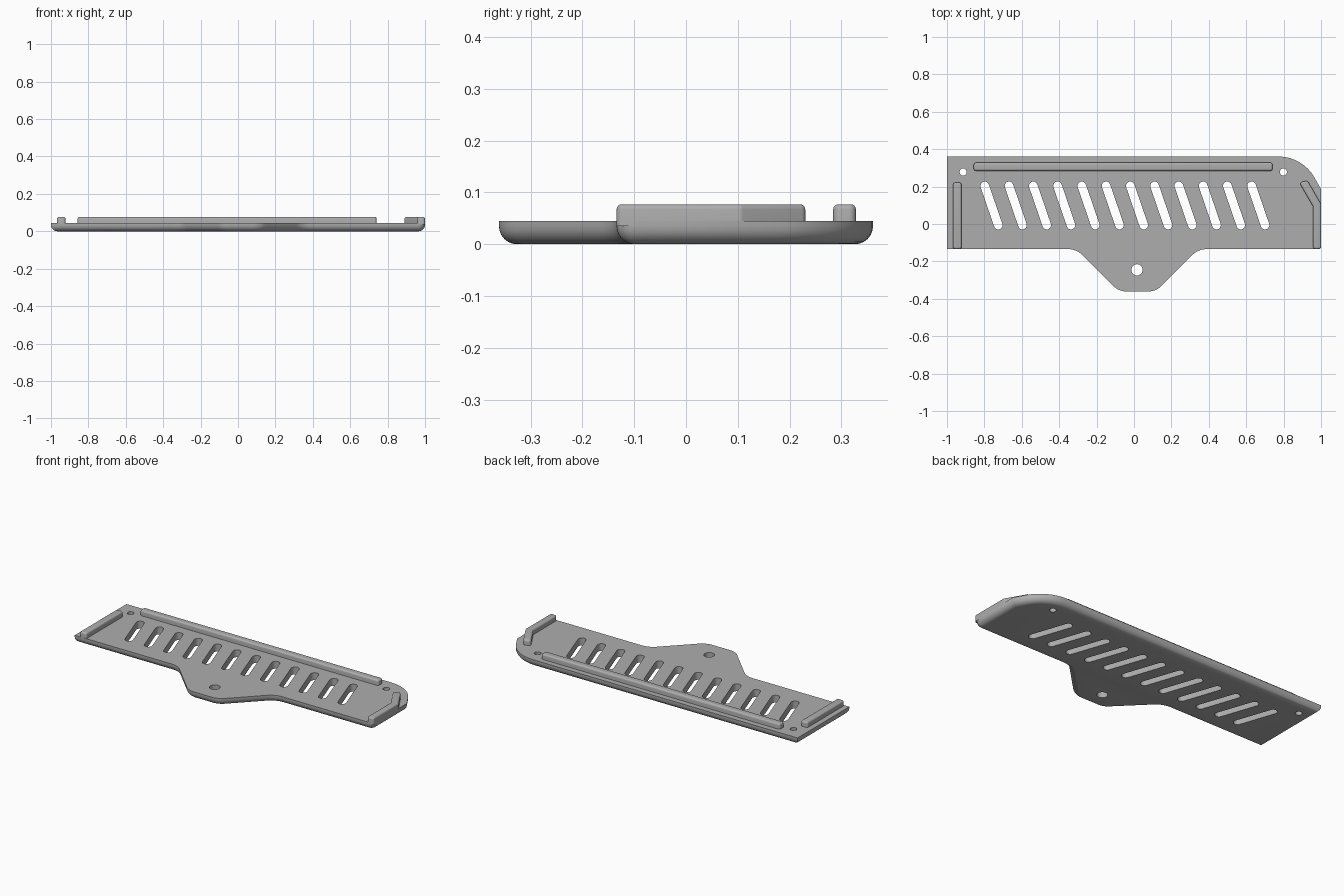
import bpy, bmesh, math
from mathutils import Vector

if "Cube" in bpy.data.objects:
    bpy.data.objects.remove(bpy.data.objects["Cube"])

grey = bpy.data.materials.new("plain grey")
grey.use_nodes = True
COLOUR = (0.42, 0.42, 0.42, 1)
grey.diffuse_color = COLOUR
grey.node_tree.nodes["Principled BSDF"].inputs["Base Color"].default_value = COLOUR


def rounded(corners, steps=8):
    """Outline from (x, y, radius) corners, each replaced by an arc."""
    out = []
    n = len(corners)
    for i, (x, y, r) in enumerate(corners):
        p = Vector((x, y))
        if r == 0:
            out.append(p)
            continue
        a = (Vector(corners[i - 1][:2]) - p).normalized()
        b = (Vector(corners[(i + 1) % n][:2]) - p).normalized()
        half = a.angle(b) / 2
        centre = p + (a + b).normalized() * (r / math.sin(half))
        start = p + a * (r / math.tan(half)) - centre
        end = p + b * (r / math.tan(half)) - centre
        sweep = start.angle_signed(end)
        for k in range(steps + 1):
            t = -sweep * k / steps
            c, s = math.cos(t), math.sin(t)
            out.append(centre + Vector((start.x * c - start.y * s, start.x * s + start.y * c)))
    return out


def add_prism(bm, outline, z0, z1):
    base = bm.faces.new([bm.verts.new((p.x, p.y, z0)) for p in outline])
    top = bmesh.ops.extrude_face_region(bm, geom=[base])["geom"]
    bmesh.ops.translate(bm, vec=(0, 0, z1 - z0), verts=[g for g in top if isinstance(g, bmesh.types.BMVert)])


def finish(name, bm):
    bmesh.ops.recalc_face_normals(bm, faces=bm.faces)
    mesh = bpy.data.meshes.new(name)
    bm.to_mesh(mesh)
    bm.free()
    mesh.materials.append(grey)
    ob = bpy.data.objects.new(name, mesh)
    bpy.context.collection.objects.link(ob)
    return ob


def slab(name, corners, z0, z1, edge_z, radius, segments):
    """Extruded outline with the rim at height edge_z rounded over."""
    bm = bmesh.new()
    add_prism(bm, rounded(corners), z0, z1)
    rim = [e for e in bm.edges if all(abs(v.co.z - edge_z) < 1e-5 for v in e.verts)]
    bmesh.ops.bevel(bm, geom=rim, offset=radius, offset_type='OFFSET', segments=segments,
                    profile=0.5, affect='EDGES', clamp_overlap=False)
    return finish(name, bm)


def smooth(ob):
    bpy.ops.object.select_all(action='DESELECT')
    ob.select_set(True)
    bpy.context.view_layer.objects.active = ob
    bpy.ops.object.shade_smooth_by_angle(angle=math.radians(35))


# Base plate with a front tab and a cut back corner
TOP, RIM = 0.045, 0.077
BACK, FRONT, TAB = 0.361, -0.134, -0.361
plate = slab("base_plate", [
    (-1, FRONT, 0), (-0.308, FRONT, 0.11), (-0.081, TAB, 0.1), (0.117, TAB, 0.1),
    (0.344, FRONT, 0.11), (1, FRONT, 0.037), (1, 0.187, 0), (0.9, BACK, 0.22), (-1, BACK, 0),
], 0, TOP, 0, 0.035, 6)

# Slanted slots and screw holes
cut = bmesh.new()
for i in range(12):
    a = Vector((-0.798 + i * 0.1297, 0.204))
    b = a + Vector((0.072, -0.21))
    heading = math.atan2(b.y - a.y, b.x - a.x)
    ring = []
    for centre, turn in ((a, math.pi / 2), (b, -math.pi / 2)):
        for k in range(11):
            t = heading + turn + math.pi * k / 10
            ring.append(centre + 0.023 * Vector((math.cos(t), math.sin(t))))
    add_prism(cut, ring, -0.1, 0.2)
for x, y, r in ((-0.914, 0.278, 0.019), (0.799, 0.278, 0.019), (0.016, -0.245, 0.03)):
    ring = [Vector((x + r * math.cos(k * math.pi / 12), y + r * math.sin(k * math.pi / 12))) for k in range(24)]
    add_prism(cut, ring, -0.1, 0.2)
cutter = finish("hole_cutter", cut)
cutter.hide_render = True

bpy.context.view_layer.objects.active = plate
mod = plate.modifiers.new("holes", 'BOOLEAN')
mod.operation = 'DIFFERENCE'
mod.solver = 'EXACT'
mod.object = cutter
bpy.ops.object.modifier_apply(modifier=mod.name)
bpy.data.objects.remove(cutter)
smooth(plate)


# Raised walls with softened top edges
def wall(name, points, r=0.013):
    smooth(slab(name, [(x, y, r) for x, y in points], 0.035, RIM, RIM, 0.01, 4))


def bar(name, x0, x1, y0, y1):
    wall(name, [(x0, y0), (x1, y0), (x1, y1), (x0, y1)])


bar("back_rail", -0.857, 0.741, 0.284, 0.328)
bar("right_wall", -0.968, -0.922, FRONT, 0.222)
wall("left_bent_wall", [(0.957, FRONT), (1, FRONT), (1, 0.107), (0.928, 0.232), (0.883, 0.222), (0.957, 0.094)])
